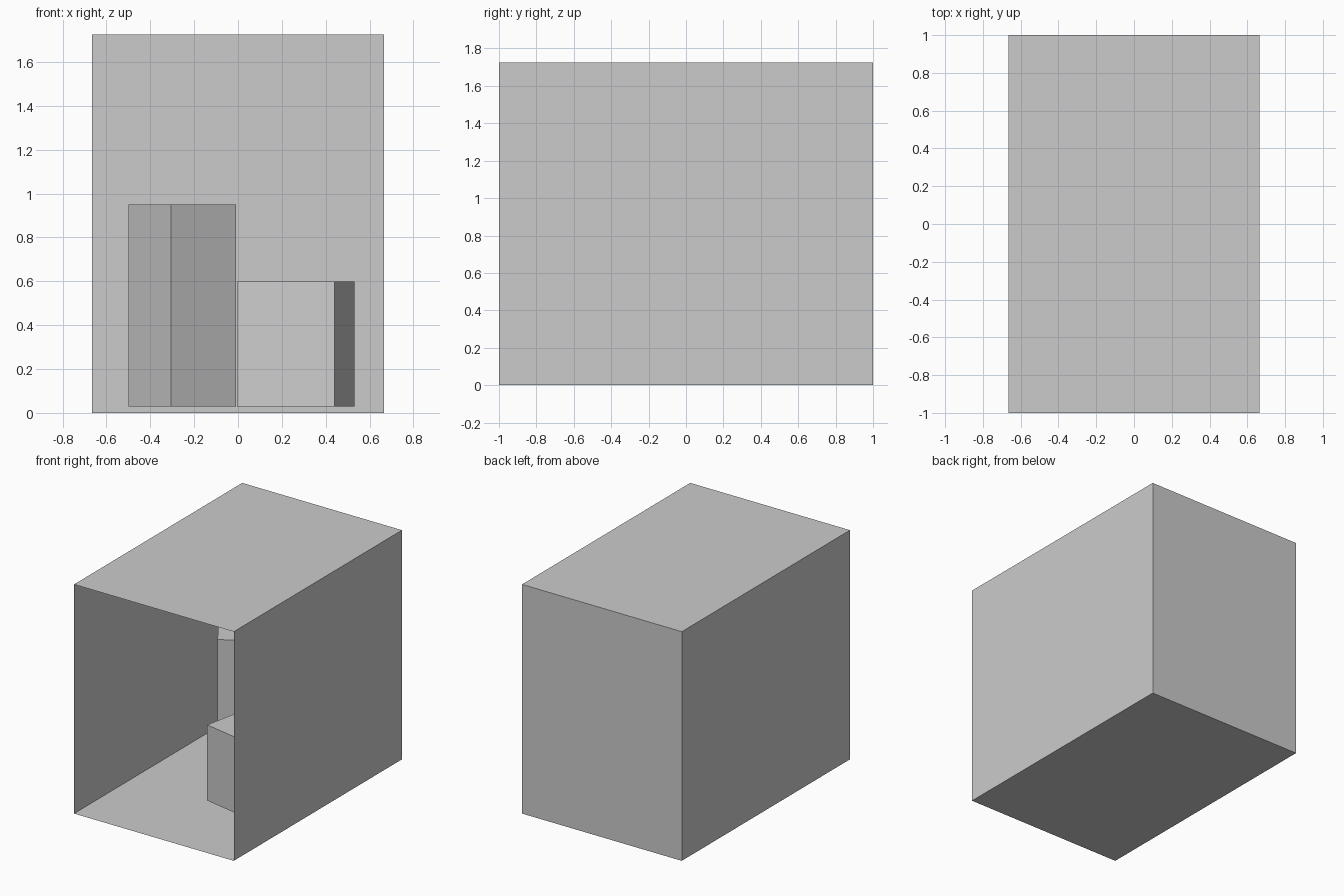
import bpy, bmesh, math
from mathutils import Matrix

if "Cube" in bpy.data.objects:
    bpy.data.objects.remove(bpy.data.objects["Cube"])


def make_box(name, size, center, angle=0.0, open_front=False):
    """Box sitting at center, turned about z, optionally without its -y face."""
    bm = bmesh.new()
    bmesh.ops.create_cube(bm, size=1.0)
    if open_front:
        front = [f for f in bm.faces if f.normal.y < -0.9]
        bmesh.ops.delete(bm, geom=front, context='FACES')
    bmesh.ops.scale(bm, vec=size, verts=bm.verts)
    mesh = bpy.data.meshes.new(name)
    bm.to_mesh(mesh)
    bm.free()
    obj = bpy.data.objects.new(name, mesh)
    obj.matrix_world = Matrix.Translation(center) @ Matrix.Rotation(angle, 4, 'Z')
    bpy.context.collection.objects.link(obj)
    return obj


# Room: thin sheets for floor, ceiling, back and side walls, open at the front
make_box("room_shell", (1.33, 2.0, 1.725), (0, 0, 0.8625), open_front=True)

# Two turned blocks hovering just above the floor
make_box("short_block", (0.454, 0.454, 0.57), (0.263, -0.182, 0.315), math.radians(-11.5))
make_box("tall_block", (0.354, 0.354, 0.92), (-0.255, 0.437, 0.49), math.radians(33.5))
